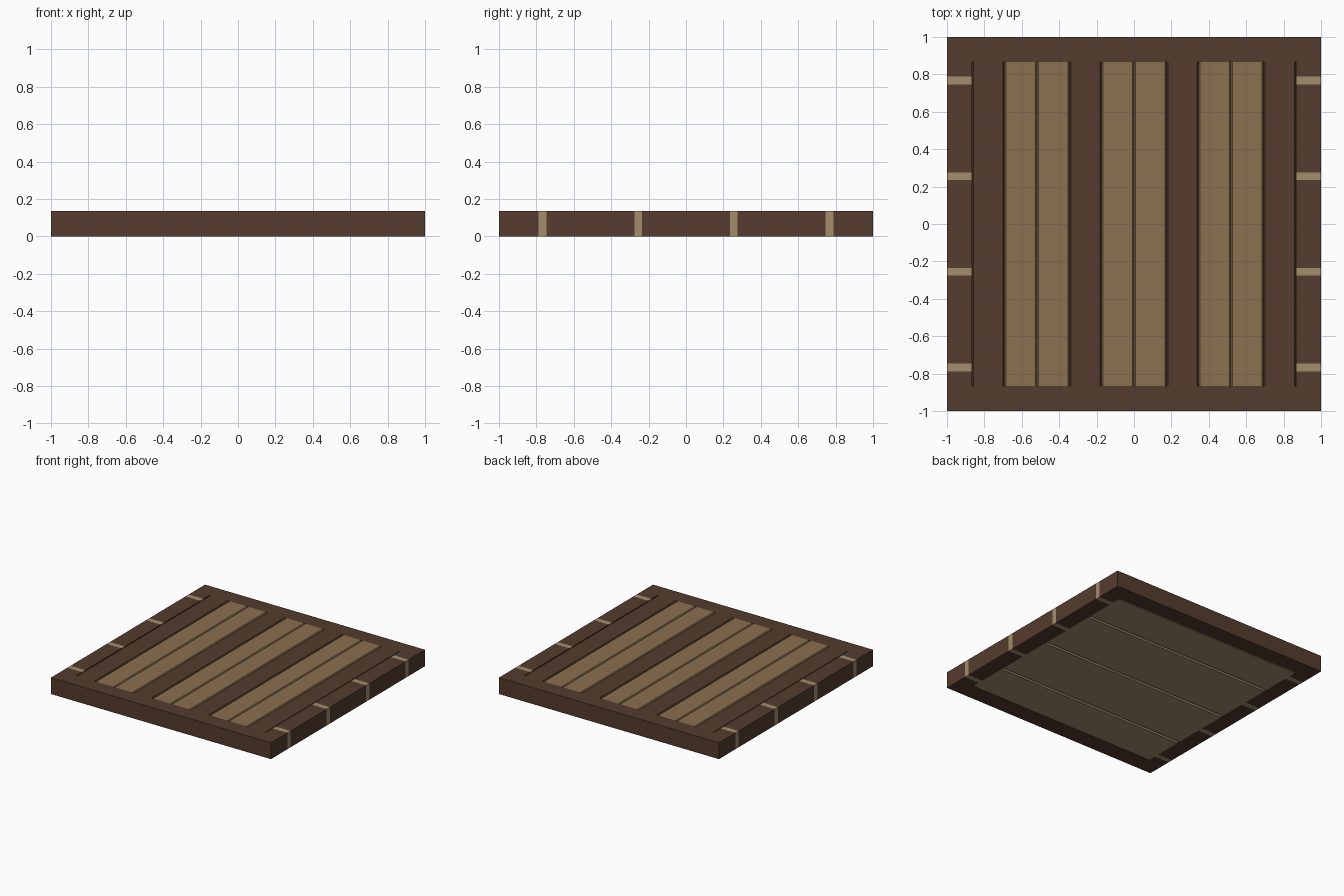
import bpy, bmesh

if "Cube" in bpy.data.objects:
    bpy.data.objects.remove(bpy.data.objects["Cube"])

H = 0.135     # overall height
IN = 0.865    # inner edge of the frame
MID = 0.065   # level between top planks and underside boards


def material(name, rgb):
    m = bpy.data.materials.new(name)
    m.diffuse_color = (*rgb, 1)
    m.use_nodes = True
    m.node_tree.nodes["Principled BSDF"].inputs["Base Color"].default_value = m.diffuse_color
    return m


dark = material("dark_wood", (0.089, 0.045, 0.027))
light = material("light_wood", (0.258, 0.162, 0.080))
pale = material("pale_wood", (0.367, 0.266, 0.153))


def prism(name, profile, length, mat, place):
    """Extrude a 2D profile along a length; place(u, w, t) maps to xyz."""
    bm = bmesh.new()
    a, b = ([bm.verts.new(place(u, w, t)) for u, w in profile]
            for t in (-length, length))
    bm.faces.new(a)
    bm.faces.new(b)
    n = len(profile)
    for i in range(n):
        j = (i + 1) % n
        bm.faces.new((a[i], a[j], b[j], b[i]))
    bmesh.ops.recalc_face_normals(bm, faces=bm.faces)
    mesh = bpy.data.meshes.new(name)
    bm.to_mesh(mesh)
    bm.free()
    mesh.materials.append(mat)
    ob = bpy.data.objects.new(name, mesh)
    bpy.context.collection.objects.link(ob)
    return ob


def box(name, x0, x1, y0, y1, mat):
    """Full-height block spanning the given x and y ranges."""
    prism(name, [(x0, 0), (x1, 0), (x1, H), (x0, H)], (y1 - y0) / 2, mat,
          lambda u, w, t: (u, (y0 + y1) / 2 + t, w))


def board_profile(centre, half, base, face, chamfer, depth):
    """Board cross-section with both edges of the outer face chamfered."""
    d = depth if face > base else -depth
    return [(centre - half, base), (centre + half, base),
            (centre + half, face - d), (centre + half - chamfer, face),
            (centre - half + chamfer, face), (centre - half, face - d)]


# Front and back frame rails
for name, s in (("front_rail", -1), ("back_rail", 1)):
    ys = sorted((s * IN, s))
    box(name, -1, 1, *ys, dark)

# Side rails, divided by flush pale inlay bands
cuts = [-IN]
for y in (-0.767, -0.255, 0.255, 0.767):
    cuts += [y - 0.021, y + 0.021]
cuts.append(IN)
for side, s in (("left", -1), ("right", 1)):
    xs = sorted((s * IN, s))
    for i in range(len(cuts) - 1):
        inlay = i % 2 == 1
        box(f"{side}_{'inlay' if inlay else 'rail'}_{i // 2 + 1}", *xs,
            cuts[i], cuts[i + 1], pale if inlay else dark)

# Ten top planks: dark ones separate pairs of light ones
w = 2 * IN / 10
for i in range(10):
    c = -IN + w * (i + 0.5)
    prism(f"top_plank_{i + 1}", board_profile(c, w / 2, MID, H, 0.008, 0.012),
          IN, dark if i % 3 == 0 else light, lambda u, z, t: (u, t, z))

# Four broad underside boards running across
w = 2 * IN / 4
for i, c in enumerate((-0.766, -0.255, 0.255, 0.766)):
    lo, hi = ((-IN, -0.51), (-0.51, 0), (0, 0.51), (0.51, IN))[i]
    prism(f"underside_board_{i + 1}",
          board_profile((lo + hi) / 2, (hi - lo) / 2, MID, 0, 0.012, 0.012),
          IN, pale, lambda u, z, t: (t, u, z))
